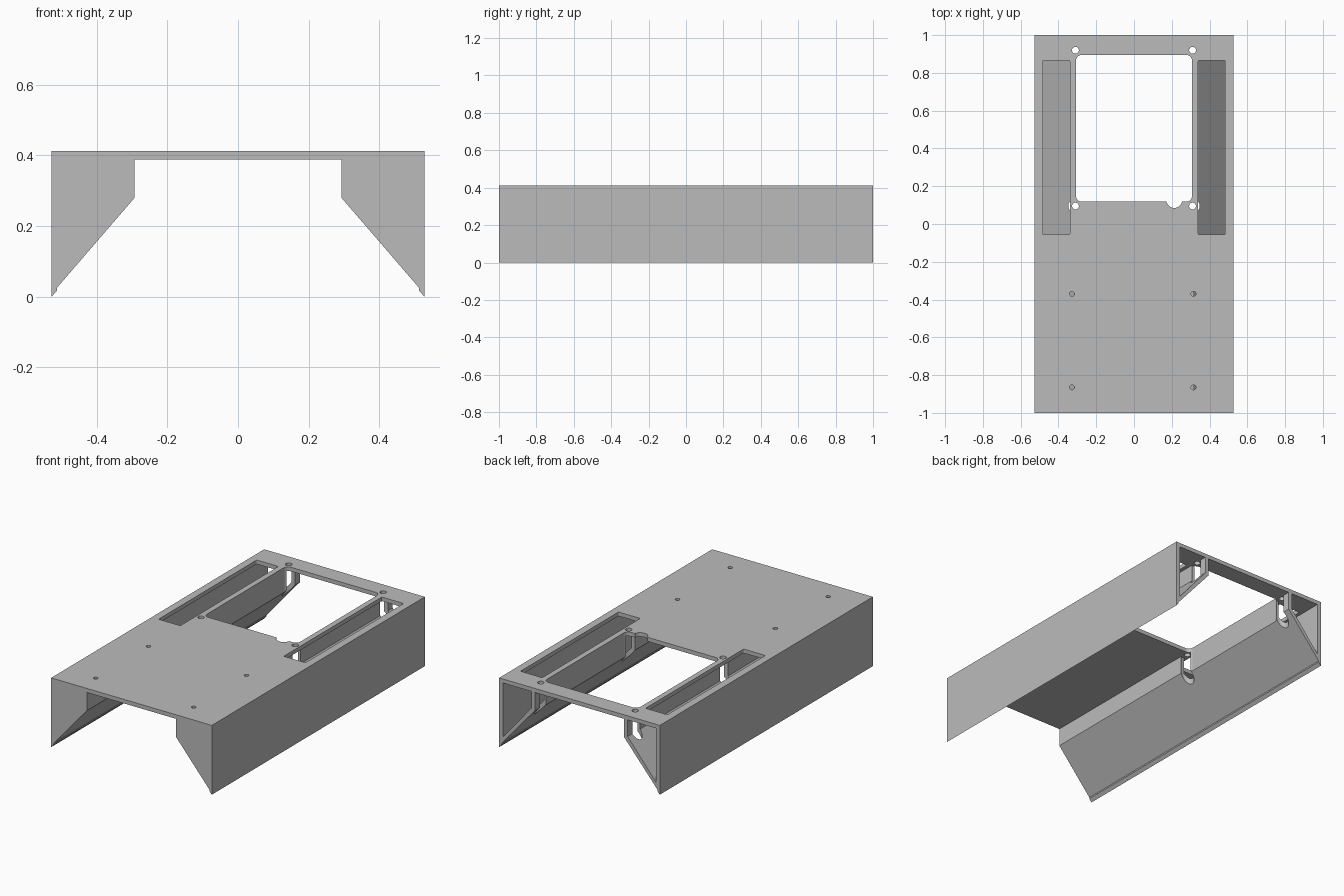
import bpy, bmesh
from math import sin, cos, pi
from mathutils import Matrix

cube = bpy.data.objects.get("Cube")
if cube:
    bpy.data.objects.remove(cube, do_unlink=True)

TOP, UNDER = 0.412, 0.388      # deck faces
HALF_W, WALL = 0.528, 0.024
INNER = 0.293                  # inner face of the legs
SLOPE_TOP = 0.28

grey = bpy.data.materials.new("plain grey")
grey.use_nodes = True
colour = (0.5, 0.5, 0.5, 1)
grey.diffuse_color = colour
grey.node_tree.nodes["Principled BSDF"].inputs["Base Color"].default_value = colour


def prism(name, points, start, end, axis):
    """Extrude a 2D outline along y (points are x, z) or z (points are x, y)."""
    bm = bmesh.new()
    place = (lambda p, d: (p[0], d, p[1])) if axis == "y" else (lambda p, d: (p[0], p[1], d))
    face = bm.faces.new([bm.verts.new(place(p, start)) for p in points])
    shift = place((0, 0), end - start)
    grown = bmesh.ops.extrude_face_region(bm, geom=[face])["geom"]
    bmesh.ops.translate(bm, vec=shift, verts=[g for g in grown if isinstance(g, bmesh.types.BMVert)])
    bmesh.ops.recalc_face_normals(bm, faces=bm.faces)
    mesh = bpy.data.meshes.new(name)
    bm.to_mesh(mesh)
    bm.free()
    mesh.materials.append(grey)
    obj = bpy.data.objects.new(name, mesh)
    bpy.context.collection.objects.link(obj)
    return obj


def rounded(x0, x1, y0, y1, r, steps=6):
    """Outline of a rectangle with round corners."""
    corners = [(x1 - r, y1 - r), (x0 + r, y1 - r), (x0 + r, y0 + r), (x1 - r, y0 + r)]
    return [(cx + r * cos(a), cy + r * sin(a))
            for q, (cx, cy) in enumerate(corners)
            for a in [(q + i / steps) * pi / 2 for i in range(steps + 1)]]


def circle(x, y, r, sides=32):
    return [(x + r * cos(2 * pi * i / sides), y + r * sin(2 * pi * i / sides)) for i in range(sides)]


def cut(target, cutter):
    cutter.hide_render = True
    mod = target.modifiers.new("cut", "BOOLEAN")
    mod.operation, mod.solver, mod.object = "DIFFERENCE", "EXACT", cutter
    bpy.context.view_layer.objects.active = target
    bpy.ops.object.modifier_apply(modifier=mod.name)
    bpy.data.objects.remove(cutter, do_unlink=True)


# Channel body: deck with two wedge legs, each with a small step near its foot
half = [(HALF_W, TOP), (HALF_W, 0), (0.512, 0.018), (0.512, 0.026),
        (INNER, SLOPE_TOP), (INNER, UNDER)]
outline = half + [(-x, z) for x, z in reversed(half)]
body = prism("channel_body", outline, -1, 1, "y")

# Hollow legs, closed at the front and open at the back
for s in (-1, 1):
    hollow = [(HALF_W - WALL, UNDER), (HALF_W - WALL, 0.066),
              (INNER + WALL, 0.289), (INNER + WALL, UNDER)]
    cut(body, prism("leg_hollow", [(s * x, z) for x, z in hollow], -1 + WALL, 1.1, "y"))

# Large window with a round cable notch
cut(body, prism("window", rounded(-0.307, 0.307, 0.118, 0.895, 0.03), -0.1, 0.6, "z"))
cut(body, prism("cable_notch", circle(0.213, 0.127, 0.042), 0.35, 0.6, "z"))

for s in (-1, 1):
    # Long slots over the hollow legs
    xs = sorted((s * 0.34, s * 0.483))
    cut(body, prism("side_slot", rounded(*xs, -0.056, 0.865, 0.005, 3), 0.37, 0.6, "z"))
    # Screw holes with wide tool channels below them
    for y in (0.095, 0.92):
        cut(body, prism("tool_channel", circle(s * 0.31, y, 0.038), -0.1, UNDER, "z"))
        cut(body, prism("screw_hole", circle(s * 0.31, y, 0.018), 0.35, 0.6, "z"))
    # Small mounting holes in the front deck
    for y in (-0.37, -0.865):
        cut(body, prism("mount_hole", circle(s * 0.322 - 0.007, y, 0.013, 20), 0.37, 0.6, "z"))
